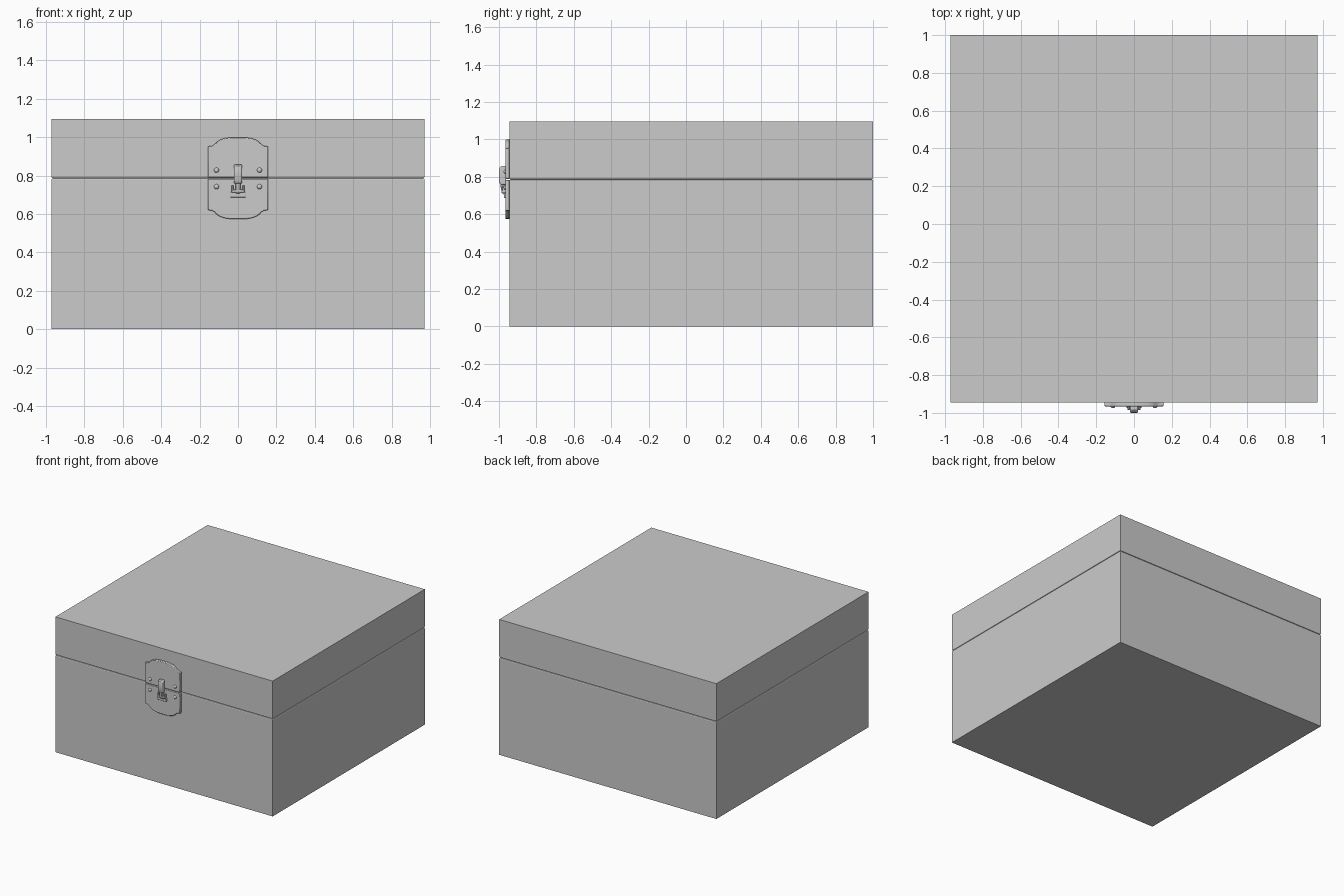
import bpy, bmesh, math
from mathutils import Vector

if "Cube" in bpy.data.objects:
    bpy.data.objects.remove(bpy.data.objects["Cube"])

SEAM = 0.786
BACK = -0.945   # front wall of the box
FACE = -0.965   # front face of the latch plates


def finish(name, bm, bevel=0.0, segments=2, smooth=False):
    bmesh.ops.recalc_face_normals(bm, faces=bm.faces)
    mesh = bpy.data.meshes.new(name)
    bm.to_mesh(mesh)
    bm.free()
    ob = bpy.data.objects.new(name, mesh)
    bpy.context.collection.objects.link(ob)
    if bevel:
        mod = ob.modifiers.new("bevel", 'BEVEL')
        mod.width = bevel
        mod.segments = segments
        mod.limit_method = 'ANGLE'
        mod.angle_limit = math.radians(40)
    if smooth:
        bpy.ops.object.select_all(action='DESELECT')
        ob.select_set(True)
        bpy.context.view_layer.objects.active = ob
        bpy.ops.object.shade_smooth_by_angle(angle=math.radians(35))
    return ob


def prism(name, points, offset, **kw):
    """Extrude a flat outline of 3D points along an offset vector."""
    bm = bmesh.new()
    face = bm.faces.new([bm.verts.new(p) for p in points])
    new = bmesh.ops.extrude_face_region(bm, geom=[face])["geom"]
    verts = [v for v in new if isinstance(v, bmesh.types.BMVert)]
    bmesh.ops.translate(bm, verts=verts, vec=Vector(offset))
    return finish(name, bm, **kw)


def block(name, x0, x1, y0, y1, z0, z1, **kw):
    pts = [(x0, y0, z0), (x1, y0, z0), (x1, y1, z0), (x0, y1, z0)]
    return prism(name, pts, (0, 0, z1 - z0), **kw)


def box_half(name, z0, z1):
    """Box section with a small chamfer along the seam."""
    bm = bmesh.new()
    bmesh.ops.create_cube(bm, size=1)
    for v in bm.verts:
        v.co = (v.co.x * 1.944, v.co.y * 1.945 + 0.0275,
                z1 if v.co.z > 0 else z0)
    rim = [e for e in bm.edges
           if all(abs(v.co.z - SEAM) < 1e-5 for v in e.verts)]
    bmesh.ops.bevel(bm, geom=rim, offset=0.008, segments=2,
                    profile=0.5, affect='EDGES')
    finish(name, bm)


# Box body and lid
box_half("box_base", 0.0, SEAM)
box_half("box_lid", SEAM, 1.095)

# Latch plates: scalloped half outline, mirrored in x and across the seam
half = [(0.156, 0.003), (0.156, 0.166), (0.134, 0.169), (0.121, 0.177),
        (0.110, 0.189), (0.094, 0.200), (0.070, 0.208), (0.036, 0.213)]
outline = half + [(-x, z) for x, z in reversed(half)]
for name, s in (("upper_latch_plate", 1), ("lower_latch_plate", -1)):
    prism(name, [(x, BACK + 0.002, SEAM + s * z) for x, z in outline],
          (0, FACE - BACK - 0.002, 0), bevel=0.004, smooth=True)

# Domed rivets
for x in (-0.112, 0.112):
    for z in (0.828, 0.742):
        bm = bmesh.new()
        bmesh.ops.create_uvsphere(bm, u_segments=16, v_segments=8, radius=1)
        for v in bm.verts:
            v.co = (x + v.co.x * 0.013, FACE + v.co.y * 0.010,
                    z + v.co.z * 0.013)
        finish("rivet", bm, smooth=True)

# Hasp: rounded tongue on the upper plate
tongue = [(FACE + 0.003, 0.858), (-0.985, 0.858), (-0.996, 0.850),
          (-1.0, 0.835), (-1.0, 0.772), (-0.992, 0.757),
          (FACE + 0.003, 0.757)]
prism("hasp_tongue", [(-0.021, y, z) for y, z in tongue], (0.042, 0, 0),
      bevel=0.007, segments=3, smooth=True)

# Hook below the tongue
hook = [(FACE + 0.003, 0.765), (-0.992, 0.765), (-0.990, 0.735),
        (-0.980, 0.708), (FACE + 0.003, 0.700)]
prism("hasp_hook", [(-0.012, y, z) for y, z in hook], (0.024, 0, 0),
      bevel=0.003, smooth=True)

# Catch bracket on the lower plate
block("catch_base", -0.040, 0.040, -0.974, FACE + 0.003, 0.686, 0.715,
      bevel=0.003, smooth=True)
block("catch_bar", -0.034, 0.034, -0.986, FACE + 0.003, 0.712, 0.728,
      bevel=0.004, smooth=True)
for x in (-0.034, 0.024):
    block("catch_post", x, x + 0.010, -0.984, FACE + 0.003, 0.712, 0.748,
          bevel=0.003, smooth=True)
